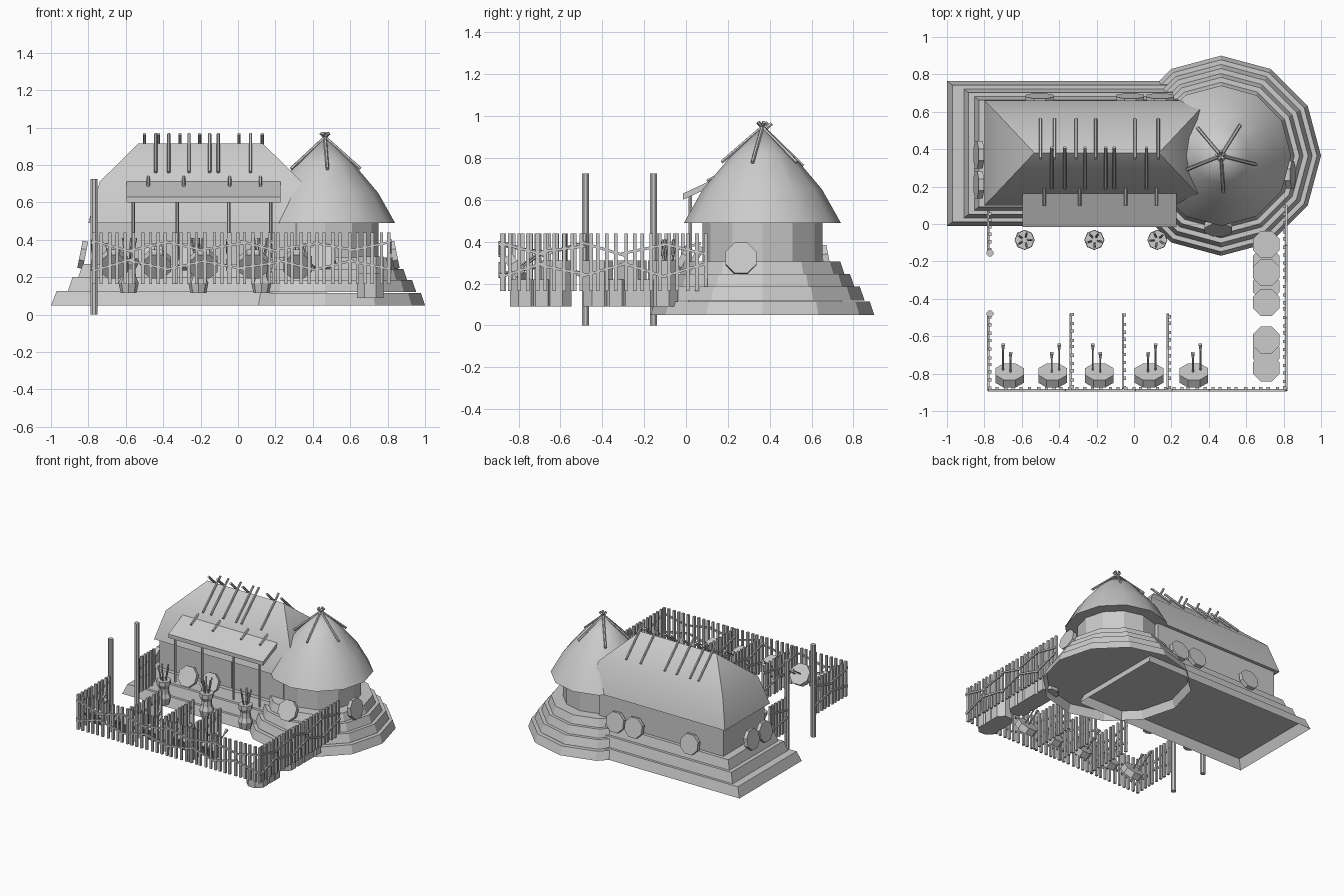
import bpy, bmesh, math, random
from mathutils import Vector

random.seed(4)
cube = bpy.data.objects.get("Cube")
if cube:
    bpy.data.objects.remove(cube)

GREY = (0.6, 0.6, 0.6, 1)
mat = bpy.data.materials.new("plain grey")
mat.use_nodes = True
mat.diffuse_color = GREY
for node in mat.node_tree.nodes:
    if node.type == 'BSDF_PRINCIPLED':
        node.inputs["Base Color"].default_value = GREY


def finish(name, bm, smooth=None):
    mesh = bpy.data.meshes.new(name)
    bm.to_mesh(mesh)
    bm.free()
    mesh.materials.append(mat)
    obj = bpy.data.objects.new(name, mesh)
    bpy.context.collection.objects.link(obj)
    if smooth:
        mesh.shade_smooth()
        mesh.set_sharp_from_angle(angle=math.radians(smooth))
    return obj


def ring(x, y, r, z, n=12):
    return [(x + r * math.cos(math.tau * k / n), y + r * math.sin(math.tau * k / n), z) for k in range(n)]


def rect(x, y, hx, hy, z):
    return [(x - hx, y - hy, z), (x + hx, y - hy, z), (x + hx, y + hy, z), (x - hx, y + hy, z)]


def loft(name, rings, bottom=False, top=True, smooth=None):
    """Skin a stack of equal rings, lowest first."""
    bm = bmesh.new()
    loops = [[bm.verts.new(p) for p in r] for r in rings]
    for a, b in zip(loops, loops[1:]):
        for i in range(len(a)):
            j = (i + 1) % len(a)
            bm.faces.new((a[i], a[j], b[j], b[i]))
    if bottom:
        bm.faces.new(loops[0][::-1])
    if top:
        bm.faces.new(loops[-1])
    bmesh.ops.remove_doubles(bm, verts=bm.verts, dist=0.0005)
    return finish(name, bm, smooth)


def rods(name, items):
    """Prisms given as (start, end, radius, sides, end radius scale)."""
    bm = bmesh.new()
    for p, q, r, n, taper in items:
        p, q = Vector(p), Vector(q)
        d = q - p
        m = d.to_track_quat('Z', 'Y').to_matrix().to_4x4()
        m.translation = (p + q) / 2
        turn = math.pi / n
        made = bmesh.ops.create_cone(bm, cap_ends=True, segments=n, radius1=r,
                                     radius2=r * taper, depth=d.length)["verts"]
        c, s = math.cos(turn), math.sin(turn)
        for v in made:
            x, y, z = v.co
            v.co = m @ Vector((c * x - s * y, s * x + c * y, z))
    return finish(name, bm)


def rod(p, q, r=0.009, n=6, taper=1):
    return (p, q, r, n, taper)


# Stepped platforms, open underneath
HX, HY = -0.25, 0.377
for i, (a, b, c, d, z) in enumerate([(0.75, 0.387, 0.72, 0.365, 0.05),
                                     (0.66, 0.345, 0.635, 0.325, 0.125),
                                     (0.605, 0.305, 0.58, 0.285, 0.195)]):
    loft(f"house_step_{i}", [rect(HX, HY, a, b, z), rect(HX, HY, c, d, z + 0.075)])
TX, TY = 0.465, 0.365
for i, z in enumerate((0.05, 0.12, 0.18, 0.24)):
    r = 0.535 - 0.047 * i
    loft(f"tower_step_{i}", [ring(TX, TY, r, z), ring(TX, TY, r - 0.022, z + 0.065)])

# Long house
loft("house_wall", [rect(-0.23, 0.38, 0.54, 0.255, 0.25), rect(-0.23, 0.38, 0.54, 0.255, 0.53)])
loft("house_roof", [rect(-0.2, 0.38, 0.60, 0.28, 0.49), rect(-0.2, 0.38, 0.54, 0.22, 0.71),
                    rect(-0.2, 0.38, 0.333, 0.0, 0.915)], bottom=True, top=False, smooth=35)

# Round hut
loft("hut_wall", [ring(TX, TY, 0.287, z) for z in (0.27, 0.52)])
loft("hut_roof", [ring(TX, TY, r, z) for r, z in
                  ((0.375, 0.49), (0.285, 0.65), (0.15, 0.81), (0.0, 0.95))],
     bottom=True, top=False, smooth=32)

# Doors on the front walls
for i, x in enumerate((-0.44, -0.19, 0.06)):
    loft(f"door_{i}", [rect(x, 0.122, 0.05, 0.004, z) for z in (0.28, 0.48)])

# Porch
bm = bmesh.new()
side = [(-0.015, 0.60), (-0.015, 0.63), (0.19, 0.725), (0.19, 0.695)]
ends = [[bm.verts.new((x, y, z)) for y, z in side] for x in (-0.595, 0.228)]
for i in range(4):
    j = (i + 1) % 4
    bm.faces.new((ends[0][i], ends[0][j], ends[1][j], ends[1][i]))
bm.faces.new(ends[0])
bm.faces.new(ends[1][::-1])
bmesh.ops.recalc_face_normals(bm, faces=bm.faces)
finish("porch_roof", bm)
rods("porch_posts", [rod((x, 0.02, 0.25), (x, 0.02, 0.625), 0.01, 6)
                     for x in (-0.56, -0.325, -0.05, 0.175)])

# Poles laid over the thatch
front_x = (-0.44, -0.37, -0.262, -0.152, -0.105, 0.067)
back_x = (-0.5, -0.425, -0.31, -0.205, 0.005, 0.13)
rods("ridge_poles", [rod((x, 0.41, 0.965), (x, 0.19, 0.762)) for x in front_x]
     + [rod((x, 0.35, 0.965), (x, 0.56, 0.762)) for x in back_x])
rods("porch_poles", [rod((x, 0.195, 0.735), (x, 0.10, 0.69)) for x in (-0.48, -0.29, -0.045, 0.12)])
spokes = []
for k in range(5):
    a = math.radians(58 + 72 * k)
    u = Vector((math.cos(a), math.sin(a), 0))
    c = Vector((TX, TY, 0))
    spokes.append(rod(c - u * 0.025 + Vector((0, 0, 0.97)), c + u * 0.195 + Vector((0, 0, 0.78))))
rods("hut_roof_poles", spokes)


# Round shields leaning on the walls
def disc(x, y, z, normal, r=0.08, t=0.03):
    n = Vector(normal).normalized() * t / 2
    c = Vector((x, y, z))
    return rod(c - n, c + n, r, 8)


shields = [disc(x, 0.67, 0.31, (0, 1, 0.2)) for x in (-0.505, -0.02, 0.14)]
shields += [disc(-0.83, y, 0.32, (-1, 0, 0.2)) for y in (0.37, 0.21)]
shields += [disc(0.835, 0.263, 0.32, (1, 0, 0.2))]
shields += [disc(x, y, 0.31, (0, -1, 0.5)) for x, y in ((-0.46, 0.04), (-0.27, 0.04), (0.45, -0.02))]
rods("shields", shields)

# Pots holding bundles of sticks
for i, x in enumerate((-0.585, -0.212, 0.125)):
    loft(f"pot_{i}", [ring(x, -0.085, r, z, 8) for r, z in
                      ((0.042, 0.115), (0.054, 0.17), (0.04, 0.2), (0.036, 0.24),
                       (0.052, 0.27), (0.052, 0.3))], bottom=True)
    sticks = []
    for k in range(5):
        a = math.tau * k / 5 + i
        dx, dy = math.cos(a), math.sin(a)
        sticks.append(rod((x + 0.015 * dx, -0.085 + 0.015 * dy, 0.28),
                          (x + 0.04 * dx, -0.085 + 0.04 * dy, 0.41), 0.006, 5))
    rods(f"pot_sticks_{i}", sticks)

# Practice targets with arrows
targets, arrows = [], []
aim = Vector((0, 0.82, 0.57))
for x in (-0.665, -0.435, -0.185, 0.08, 0.32):
    targets.append(disc(x, -0.81, 0.27, aim, 0.083, 0.05))
    for dx, dy, length in ((-0.035, 0.02, 0.16), (0.005, 0.0, 0.13)):
        flip = 1 if x < 0.05 and x > -0.3 or x < -0.6 else -1
        p = Vector((x + dx * flip, -0.80 + dy, 0.28))
        q = p + aim * length
        arrows += [rod(p, q, 0.005, 5), rod(q - aim * 0.035, q + aim * 0.005, 0.006, 4, 2.2)]
rods("targets", targets)
rods("arrows", arrows)

# Barrels along the side fence
rods("barrels", [rod((0.707, y, 0.09), (0.707, y, h), 0.078, 8) for y, h in
                 ((-0.11, 0.31), (-0.2, 0.22), (-0.26, 0.31), (-0.335, 0.22), (-0.42, 0.31),
                  (-0.62, 0.31), (-0.69, 0.22), (-0.77, 0.22))])

# Tall gate poles
for i, y in enumerate((-0.155, -0.48)):
    rods(f"gate_pole_{i}", [rod((-0.77, y, 0), (-0.77, y, 0.725), 0.019, 8)])


# Picket fences with crooked rails
def fence(name, start, end):
    a, b = Vector((*start, 0)), Vector((*end, 0))
    d = b - a
    u = d.normalized()
    out = Vector((u.y, -u.x, 0)) * 0.009
    parts = []
    count = round(d.length / 0.043)
    for k in range(count + 1):
        p = a + d * k / count + u * random.uniform(-0.006, 0.006)
        parts.append(rod(p + Vector((0, 0, 0.165)), p + Vector((0, 0, 0.44)), 0.012, 4))
    spans = max(1, round(d.length / 0.2))
    for k in range(spans):
        p, q = a + d * k / spans - u * 0.01, a + d * (k + 1) / spans + u * 0.01
        for z, tilt in ((0.365, 0.028), (0.265, -0.03)):
            t = tilt * (1 if k % 2 else -1) * random.uniform(0.5, 1.2)
            parts.append(rod(p + out + Vector((0, 0, z - t)), q + out + Vector((0, 0, z + t)), 0.009, 4))
    rods(name, parts)


fence("front_fence", (-0.77, -0.88), (0.805, -0.88))
fence("left_fence", (0.805, -0.88), (0.805, 0.09))
fence("right_fence", (-0.77, -0.5), (-0.77, -0.88))
fence("gate_fence", (-0.77, 0.06), (-0.77, -0.14))
for i, x in enumerate((-0.33, -0.05, 0.19)):
    fence(f"stall_fence_{i}", (x, -0.49), (x, -0.87))
